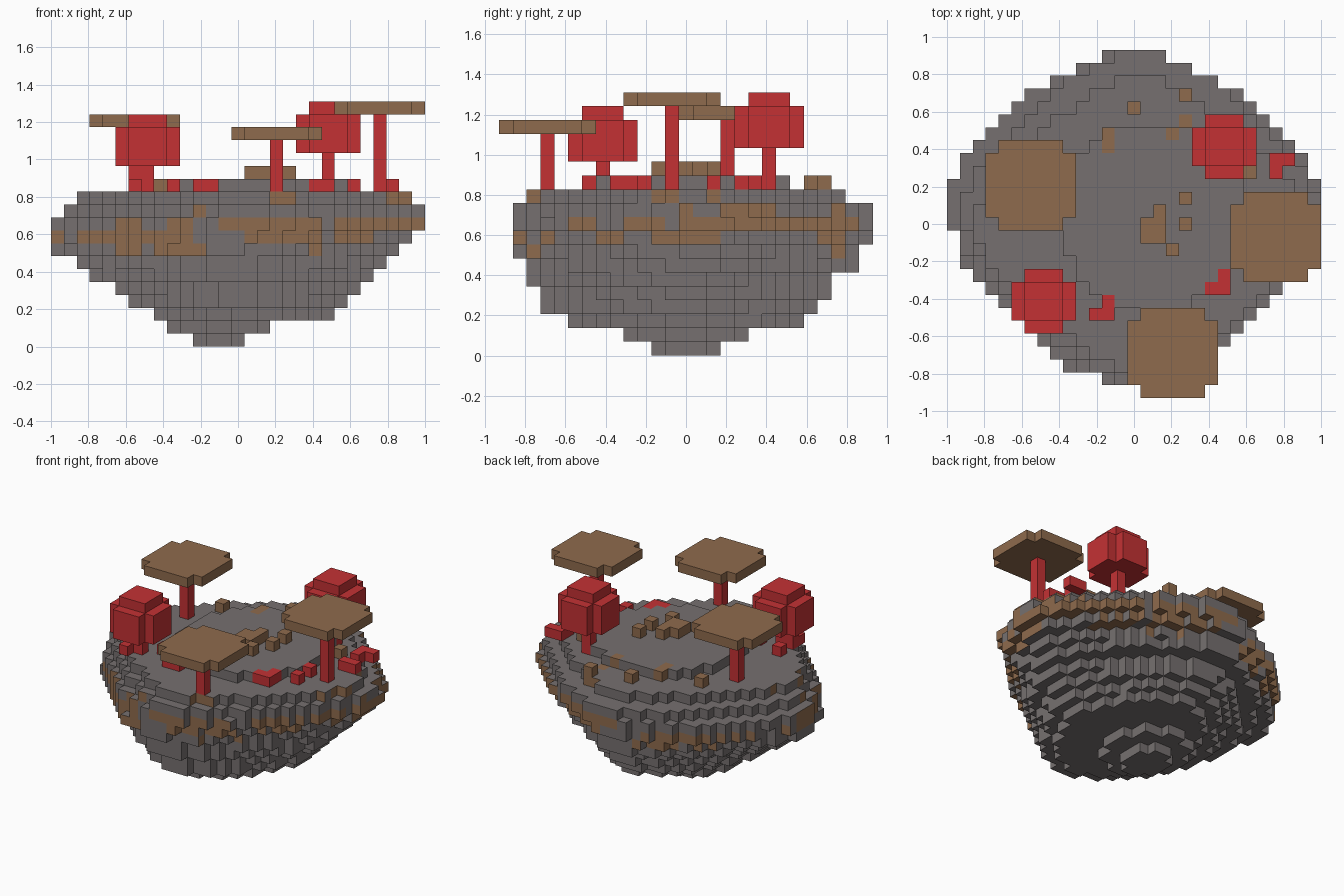
import bpy
import bmesh
from mathutils import Vector

if "Cube" in bpy.data.objects:
    bpy.data.objects.remove(bpy.data.objects["Cube"], do_unlink=True)

V = 2 / 29                                   # block size
ORIGIN = Vector((-14.5, -13.5, 0))


def material(name, rgb):
    mat = bpy.data.materials.new(name)
    mat.use_nodes = True
    mat.diffuse_color = (*rgb, 1)
    mat.node_tree.nodes["Principled BSDF"].inputs["Base Color"].default_value = (*rgb, 1)
    return mat


STONE = material("grey stone", (0.180, 0.163, 0.161))
EARTH = material("brown earth", (0.275, 0.147, 0.074))
RED = material("red growth", (0.550, 0.031, 0.034))


def block_object(name, cells, mats, rule=None):
    """Skin a set of block cells with outward faces only."""
    bm = bmesh.new()
    for cell in sorted(cells):
        centre = Vector(cell) + Vector((0.5, 0.5, 0.5)) + ORIGIN
        for axis in range(3):
            for sign in (-1, 1):
                n = Vector((0, 0, 0))
                n[axis] = sign
                if tuple(int(c + d) for c, d in zip(cell, n)) in cells:
                    continue
                u = Vector((0, 0, 0))
                u[(axis + 1) % 3] = 0.5
                w = n.cross(u)
                mid = centre + n / 2
                corners = (mid - u - w, mid + u - w, mid + u + w, mid - u + w)
                face = bm.faces.new([bm.verts.new(p * V) for p in corners])
                if rule:
                    face.material_index = rule(cell, axis, sign)
    bmesh.ops.remove_doubles(bm, verts=bm.verts, dist=V / 100)
    mesh = bpy.data.meshes.new(name)
    bm.to_mesh(mesh)
    bm.free()
    for mat in mats:
        mesh.materials.append(mat)
    obj = bpy.data.objects.new(name, mesh)
    bpy.context.collection.objects.link(obj)
    return obj


def box(x, y, z):
    return {(i, j, k) for i in range(*x) for j in range(*y) for k in range(*z)}


def rounded(x0, size, y0, z):
    """Square block layers with the four corner columns left out."""
    ends_x, ends_y = (x0, x0 + size - 1), (y0, y0 + size - 1)
    return {c for c in box((x0, x0 + size), (y0, y0 + size), z)
            if not (c[0] in ends_x and c[1] in ends_y)}


# Small growths and loose blocks on the upper ground
bushes = {(i, j, 12) for i, j in (
    (12, 7), (11, 6), (12, 6), (21, 9), (20, 8), (21, 8), (25, 18), (26, 18),
    (25, 17), (25, 15), (26, 15), (23, 10), (23, 12), (9, 8), (6, 9), (6, 6))}
clods = {(i, j, 12) for i, j in (
    (18, 23), (14, 22), (12, 19), (12, 20), (17, 20), (8, 19), (23, 17))}
clods |= {(i, j, 13) for i, j in (
    (15, 12), (16, 12), (15, 13), (16, 13), (16, 14), (17, 11), (18, 13), (18, 15))}

# Floating island, layer by layer: x range, y range, widest y, roundness
LAYERS = (
    (11, 15, 11, 16, 13.5, 2), (9, 17, 9, 18, 13.5, 1.6),
    (8, 22, 5, 22, 13.5, 1.45), (6, 23, 3, 23, 13, 1.5),
    (5, 24, 3, 24, 13.5, 1.5), (3, 25, 2, 24, 13, 1.5),
    (2, 26, 2, 26, 14, 1.5), (0, 27, 1, 26, 14.5, 1.5),
    (0, 28, 1, 27, 15, 1.5), (0, 29, 1, 27, 15, 1.55),
    (1, 29, 1, 27, 14.5, 1.45), (2, 28, 2, 25, 13.5, 1.4),
    (9, 23, 7, 21, 14, 2.1))
island = set()
for k, (x0, x1, y0, y1, wide_y, p) in enumerate(LAYERS):
    for i, j, _ in box((x0, x1), (y0, y1), (k, k + 1)):
        dx = abs(2 * i + 1 - x0 - x1) / (x1 - x0)
        off = j + 0.5 - wide_y
        dy = off / (y1 - wide_y) if off > 0 else -off / (wide_y - y0)
        if dx ** p + dy ** p <= 1:
            island.add((i, j, k))
island -= bushes | clods

# Earth veins by layer: spans along x, and spans along y for the sideways faces
VEINS_X = {7: ((5, 7), (8, 12), (20, 21)), 8: ((0, 1), (2, 11), (15, 21), (22, 25)),
           9: ((5, 7), (9, 11), (13, 21), (22, 29)), 10: ((11, 12),),
           11: ((17, 19), (26, 28))}
VEINS_Y = {7: ((2, 3), (24, 25)), 8: ((1, 2), (3, 4), (7, 9), (11, 16), (23, 25)),
           9: ((5, 7), (9, 12), (13, 26)), 10: ((13, 14), (16, 20), (24, 25)),
           11: ((2, 3), (11, 13), (15, 16))}
GROUND_EARTH = ((18, 21), (20, 22), (20, 23), (21, 22))


def vein(cell, axis, sign):
    i, j, k = cell
    if axis == 2 and sign > 0:
        return int(k == 11 and (i, j) in GROUND_EARTH)
    if k >= 9 and i < 12 and j > 15:         # bare stone terraces at the back
        return 0
    spans, pos = (VEINS_Y, j) if axis == 0 else (VEINS_X, i)
    return int(any(a <= pos < b for a, b in spans.get(k, ())))


block_object("island", island, (STONE, EARTH), vein)
block_object("bushes", bushes, (RED,))
block_object("earth_clods", clods, (EARTH,))

# Flat-capped mushrooms: corner of cap, cap height, stem foot
for name, x, y, top, foot in (("left_back", 3, 13, 17, 12),
                              ("right", 22, 9, 18, 12),
                              ("front", 14, 0, 16, 11)):
    block_object(name + "_mushroom_cap", rounded(x, 7, y, (top, top + 1)), (EARTH,))
    block_object(name + "_mushroom_stem",
                 box((x + 3, x + 4), (y + 3, y + 4), (foot, top)), (RED,))

# Round-headed trees: corner of crown, crown base, trunk width
for name, x, y, base, wide in (("front", 5, 5, 14, 2), ("back", 19, 17, 15, 1)):
    crown = rounded(x, 5, y, (base, base + 3))
    crown |= box((x + 1, x + 4), (y + 1, y + 4), (base + 3, base + 4))
    block_object(name + "_tree_crown", crown, (RED,))
    block_object(name + "_tree_trunk",
                 box((x + 3 - wide, x + 3), (y + 2, y + 3), (12, base)), (RED,))
